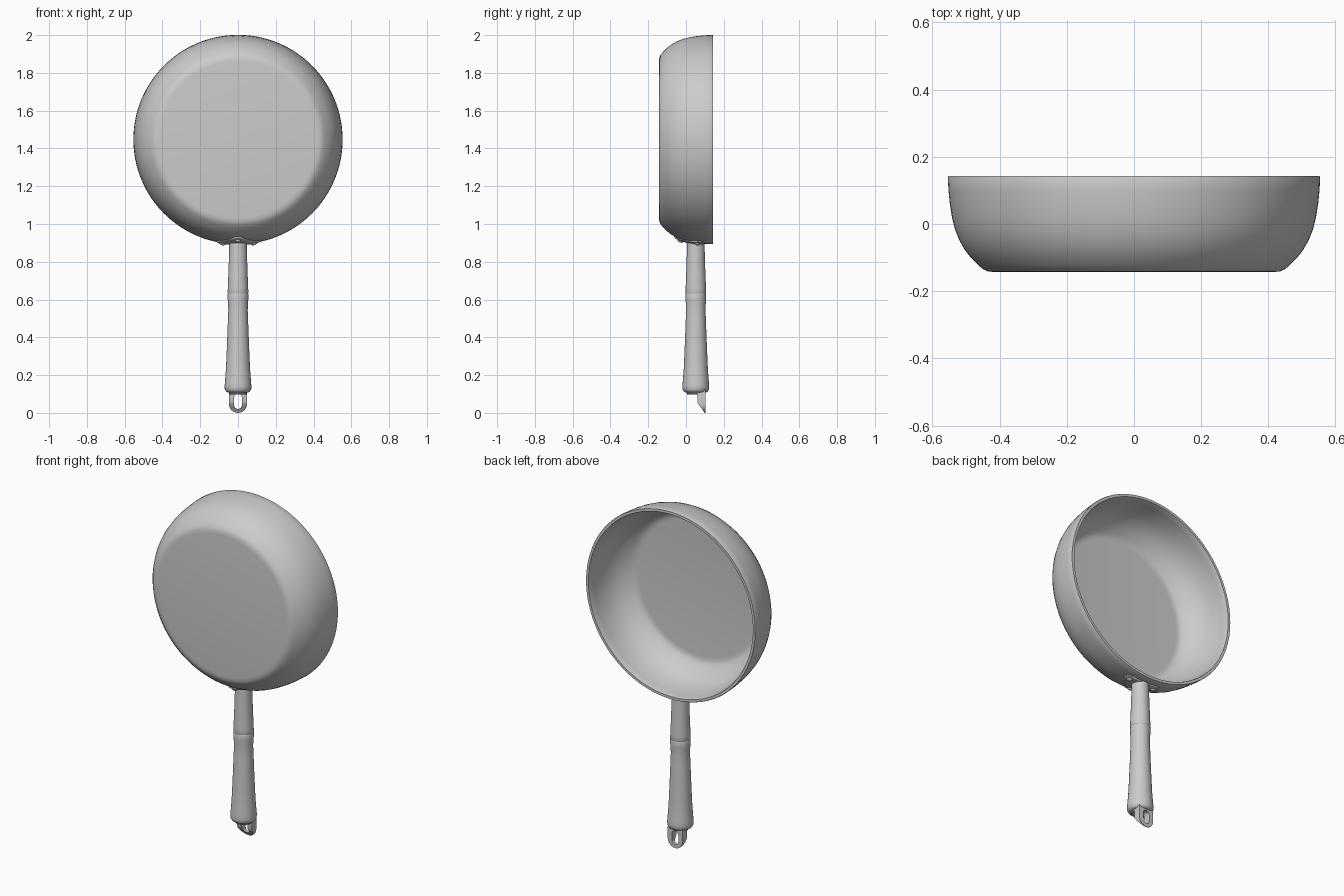
import bpy, bmesh, math
from mathutils import Vector, Matrix

if "Cube" in bpy.data.objects:
    bpy.data.objects.remove(bpy.data.objects["Cube"], do_unlink=True)

grey = bpy.data.materials.new("brushed_grey")
grey.use_nodes = True
GREY = (0.6, 0.6, 0.6, 1)
grey.diffuse_color = GREY
grey.node_tree.nodes["Principled BSDF"].inputs["Base Color"].default_value = GREY

PAN_Z, GRIP_Y = 1.447, 0.052


def finish(name, bm, angle=35):
    bmesh.ops.remove_doubles(bm, verts=bm.verts, dist=1e-5)
    bmesh.ops.recalc_face_normals(bm, faces=bm.faces)
    mesh = bpy.data.meshes.new(name)
    bm.to_mesh(mesh)
    bm.free()
    mesh.materials.append(grey)
    obj = bpy.data.objects.new(name, mesh)
    bpy.context.collection.objects.link(obj)
    bpy.ops.object.select_all(action='DESELECT')
    obj.select_set(True)
    bpy.context.view_layer.objects.active = obj
    bpy.ops.object.shade_smooth_by_angle(angle=math.radians(angle))
    return obj


def lathe(name, profile, matrix, steps=48, angle=35):
    """Spin (radius, height) points around local z, then place the result."""
    bm = bmesh.new()
    vs = [bm.verts.new((r, 0, h)) for r, h in profile]
    edges = [bm.edges.new(p) for p in zip(vs, vs[1:])]
    bmesh.ops.spin(bm, geom=vs + edges, cent=(0, 0, 0), axis=(0, 0, 1),
                   angle=2 * math.pi, steps=steps, use_merge=True)
    bmesh.ops.transform(bm, matrix=matrix, verts=bm.verts)
    return finish(name, bm, angle)


# Pan: outer wall from base to rim, then an offset inner wall back to the floor
outer = [(0.415, -0.143), (0.435, -0.141), (0.45, -0.134), (0.465, -0.121),
         (0.484, -0.102), (0.503, -0.078), (0.52, -0.048), (0.533, -0.015),
         (0.542, 0.022), (0.548, 0.06), (0.552, 0.1), (0.554, 0.139)]
inner = [(r - 0.018, h + 0.018 * (0.1 - h) / 0.243) for r, h in outer[:-1]]
profile = [(0, -0.143)] + outer + [(0.552, 0.143), (0.537, 0.143), (0.535, 0.139)]
profile += inner[::-1] + [(0, inner[0][1])]
# local z becomes world y
pan_matrix = Matrix.Translation((0, 0, PAN_Z)) @ Matrix.Rotation(-math.pi / 2, 4, 'X')
lathe("pan_body", profile, pan_matrix, 128)


def pan_radius(y):
    for (r0, y0), (r1, y1) in zip(outer, outer[1:]):
        if y <= y1:
            return r0 + (r1 - r0) * (y - y0) / (y1 - y0)
    return outer[-1][0]


def on_pan(x, y, lift):
    """Point on the lower outside wall of the pan, pushed out by lift."""
    r = pan_radius(y) + lift
    return Vector((x, y, PAN_Z - math.sqrt(r * r - x * x)))


# Mounting plate: rounded triangle wrapped onto the wall
corners = [(0.082, 0.062), (0, -0.03), (-0.082, 0.062)]
outline = []
for (cx, cy), start in zip(corners, (90, -48, -132)):
    sweep = {90: -138, -48: -84, -132: -138}[start]
    for i in range(9):
        a = math.radians(start + sweep * i / 8)
        outline.append((cx + 0.032 * math.cos(a), cy + 0.032 * math.sin(a)))
mid_y = 0.035
bm = bmesh.new()
rings = [(1, -0.006), (1, 0.006), (0.95, 0.009), (0.75, 0.009), (0.5, 0.009), (0.25, 0.009)]
loops = [[bm.verts.new(on_pan(x * s, mid_y + (y - mid_y) * s, lift)) for x, y in outline]
         for s, lift in rings]
n = len(outline)
for a, b in zip(loops, loops[1:]):
    for i in range(n):
        j = (i + 1) % n
        bm.faces.new((a[i], a[j], b[j], b[i]))
bm.faces.new(loops[-1])
finish("mounting_plate", bm, 50)

# Three domed rivets standing on the plate
dome = [(0.016, -0.004), (0.016, 0.002), (0.0135, 0.006), (0.008, 0.009), (0, 0.01)]
for label, (x, y) in zip(("left", "front", "right"), corners):
    p = on_pan(x, y, 0.008)
    dx = on_pan(x + 0.005, y, 0.008) - on_pan(x - 0.005, y, 0.008)
    dy = on_pan(x, y + 0.005, 0.008) - on_pan(x, y - 0.005, 0.008)
    normal = dy.cross(dx).normalized()
    turn = normal.to_track_quat('Z', 'Y').to_matrix().to_4x4()
    lathe("rivet_" + label, dome, Matrix.Translation(p) @ turn, 20, 50)

# Handle: metal neck, contoured grip and end plug
axis = Matrix.Translation((0, GRIP_Y, 0))
lathe("handle_neck", [(0, 0.908), (0.046, 0.908), (0.047, 0.86), (0.05, 0.76),
                      (0.054, 0.66), (0.055, 0.636), (0.0535, 0.632), (0, 0.632)], axis)
lathe("handle_grip", [(0, 0.632), (0.0535, 0.632), (0.055, 0.628), (0.0545, 0.6),
                      (0.052, 0.57), (0.0515, 0.54), (0.0535, 0.49), (0.056, 0.42),
                      (0.06, 0.32), (0.064, 0.23), (0.069, 0.165), (0.071, 0.14),
                      (0.07, 0.125), (0.064, 0.114), (0.056, 0.109), (0, 0.109)], axis)
lathe("end_plug", [(0, 0.115), (0.048, 0.115), (0.048, 0.102), (0.045, 0.098), (0, 0.098)], axis)


# Hanging loop: slotted tab with a slanted front
def stadium(half, low, high):
    pts = []
    for cz, start in ((high, 0), (low, 180)):
        pts += [(half * math.cos(math.radians(start + 15 * i)),
                 cz + half * math.sin(math.radians(start + 15 * i))) for i in range(13)]
        pts.append((-half if start == 0 else half, 0.058))
    return pts


def slant(z):
    return min(0.098, max(0.06, 0.1 - 0.75 * z))


bm = bmesh.new()
loops = []
for pts, back in ((stadium(0.048, 0.048, 0.115), 0), (stadium(0.048, 0.048, 0.115), 1),
                  (stadium(0.021, 0.042, 0.08), 1), (stadium(0.021, 0.042, 0.08), 0)):
    loops.append([bm.verts.new((x, 0.102 if back else slant(z), z)) for x, z in pts])
n = len(loops[0])
for k in range(4):
    a, b = loops[k], loops[(k + 1) % 4]
    for i in range(n):
        j = (i + 1) % n
        bm.faces.new((a[i], a[j], b[j], b[i]))
finish("hanging_loop", bm)
